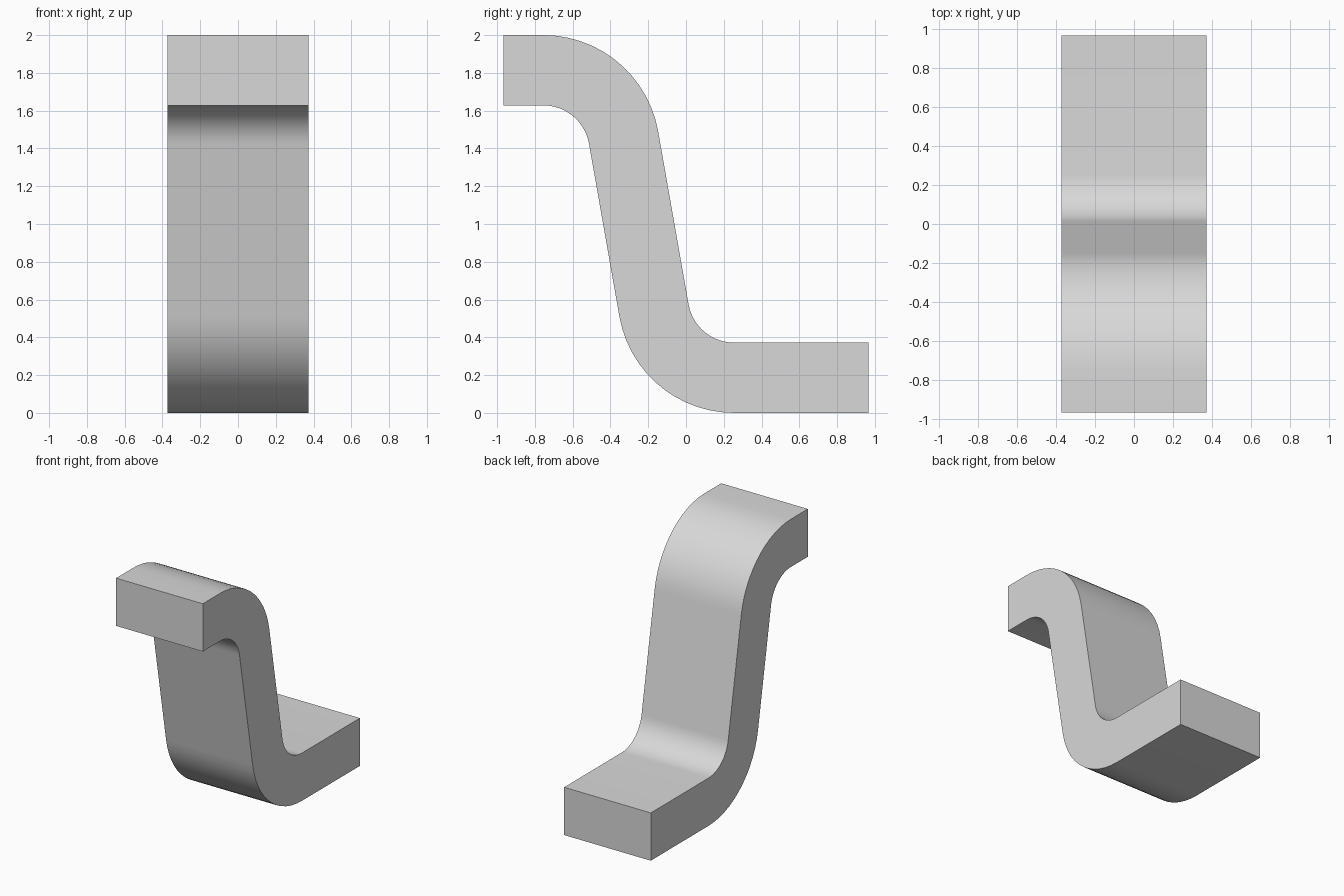
import bpy
import bmesh
from math import cos, sin, radians

cube = bpy.data.objects.get("Cube")
if cube:
    bpy.data.objects.remove(cube, do_unlink=True)

HALF_WIDTH = 0.373
HALF_DEPTH = 0.966
HEIGHT = 2.0
INNER, OUTER = 0.245, 0.617      # bend radii; their difference is the thickness
THICKNESS = OUTER - INNER
BEND = 80                        # degrees turned by each bend
LOWER_Y, UPPER_Y = 0.255, -0.755  # bend centres
STEPS = 13

grey = bpy.data.materials.new("plain grey")
grey.use_nodes = True
grey.diffuse_color = (0.69, 0.69, 0.69, 1)
grey.node_tree.nodes["Principled BSDF"].inputs["Base Color"].default_value = grey.diffuse_color


def bend(centre_y, centre_z, radius, start):
    """Points of one bend, turning anticlockwise from the start angle."""
    angles = [radians(start + BEND * i / STEPS) for i in range(STEPS + 1)]
    return [(centre_y + radius * cos(a), centre_z + radius * sin(a)) for a in angles]


def lower_bend(radius):
    """From the steep web down to the foot."""
    return bend(LOWER_Y, OUTER, radius, 270 - BEND)


def upper_bend(radius):
    """From the steep web up to the top arm."""
    return bend(UPPER_Y, HEIGHT - OUTER, radius, 90 - BEND)


# Side profile: front underside, foot end, back and top, arm end
profile = [(-HALF_DEPTH, HEIGHT - THICKNESS)]
profile += upper_bend(INNER)[::-1] + lower_bend(OUTER)
profile += [(HALF_DEPTH, 0), (HALF_DEPTH, THICKNESS)]
profile += lower_bend(INNER)[::-1] + upper_bend(OUTER)
profile += [(-HALF_DEPTH, HEIGHT)]

# Extrude the profile across the width
bm = bmesh.new()
face = bm.faces.new([bm.verts.new((-HALF_WIDTH, y, z)) for y, z in profile])
side = bmesh.ops.extrude_face_region(bm, geom=[face])["geom"]
moved = [v for v in side if isinstance(v, bmesh.types.BMVert)]
bmesh.ops.translate(bm, verts=moved, vec=(2 * HALF_WIDTH, 0, 0))
bmesh.ops.recalc_face_normals(bm, faces=bm.faces)

mesh = bpy.data.meshes.new("z_bracket")
bm.to_mesh(mesh)
bm.free()
mesh.materials.append(grey)
bracket = bpy.data.objects.new("z_bracket", mesh)
bpy.context.collection.objects.link(bracket)

# Smooth bends, sharp ends and sides
bpy.ops.object.select_all(action='DESELECT')
bracket.select_set(True)
bpy.context.view_layer.objects.active = bracket
bpy.ops.object.shade_smooth_by_angle(angle=radians(30))
